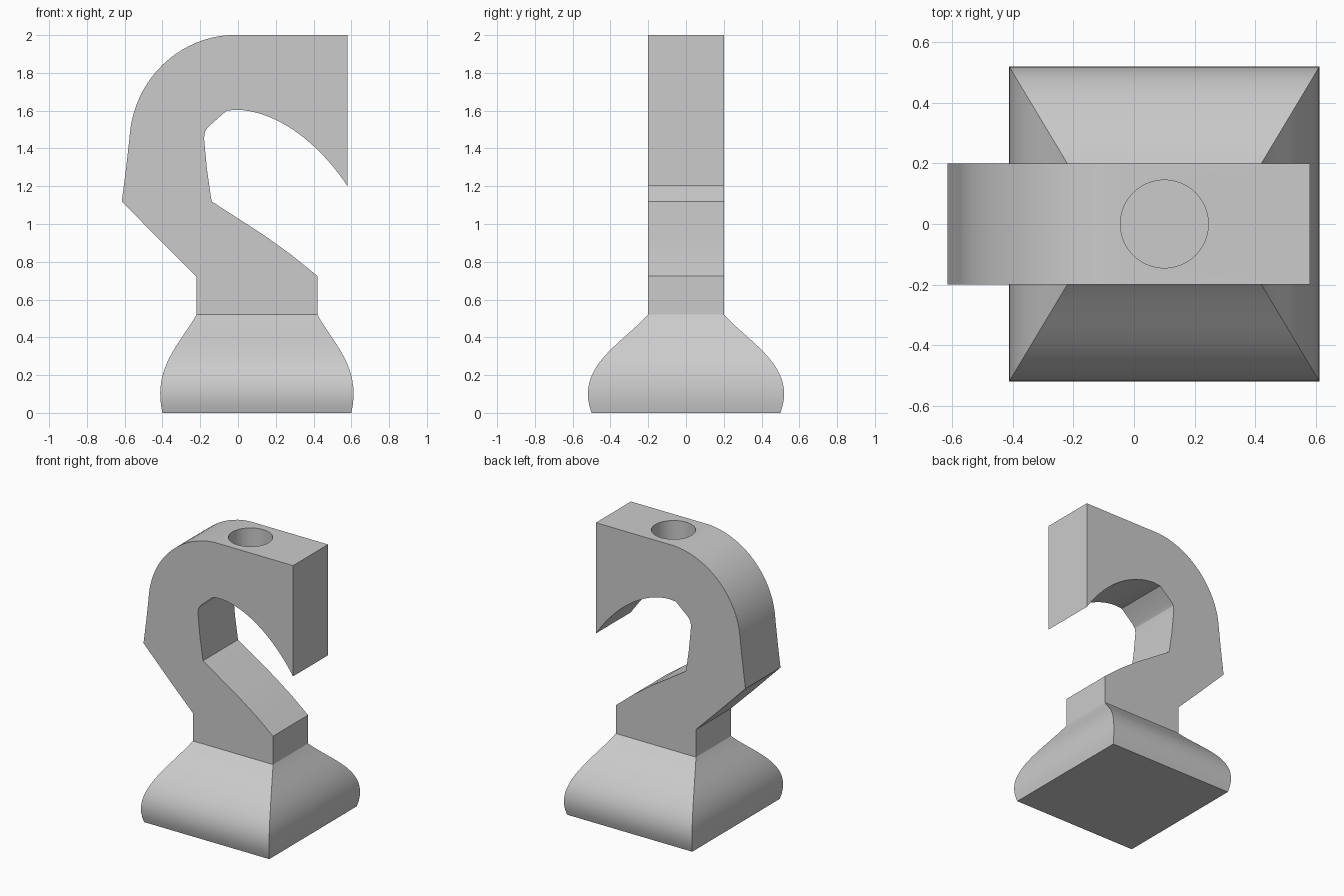
import bpy
import bmesh
import math
from mathutils import Vector
from mathutils.geometry import interpolate_bezier

if "Cube" in bpy.data.objects:
    bpy.data.objects.remove(bpy.data.objects["Cube"])

GREY = (0.6, 0.6, 0.6, 1)
grey = bpy.data.materials.new("plain grey")
grey.diffuse_color = GREY
grey.use_nodes = True
grey.node_tree.nodes["Principled BSDF"].inputs["Base Color"].default_value = GREY


def bezier(a, b, c, d, count=20):
    """Points along a cubic curve with handles b and c."""
    return [tuple(p) for p in interpolate_bezier(Vector(a), Vector(b), Vector(c), Vector(d), count)]


def finish(bm, name):
    bmesh.ops.recalc_face_normals(bm, faces=bm.faces)
    mesh = bpy.data.meshes.new(name)
    bm.to_mesh(mesh)
    bm.free()
    mesh.materials.append(grey)
    obj = bpy.data.objects.new(name, mesh)
    bpy.context.collection.objects.link(obj)
    return obj


def smooth(obj):
    bpy.ops.object.select_all(action="DESELECT")
    obj.select_set(True)
    bpy.context.view_layer.objects.active = obj
    bpy.ops.object.shade_smooth_by_angle(angle=math.radians(25))


# Flared foot: rectangular rings following an S-shaped flare
CENTRE_X, NECK_X, NECK_Y, NECK_Z = 0.1, 0.32, 0.2, 0.52
bm = bmesh.new()
rings = []
for flare, z in bezier((1, 0), (1.3, 0.24), (0.5, 0.36), (0, NECK_Z)):
    hx, hy = NECK_X + 0.18 * flare, NECK_Y + 0.3 * flare
    rings.append([bm.verts.new((CENTRE_X + sx * hx, sy * hy, z))
                  for sx, sy in ((-1, -1), (1, -1), (1, 1), (-1, 1))])
for low, high in zip(rings, rings[1:]):
    for i in range(4):
        j = (i + 1) % 4
        bm.faces.new((low[i], low[j], high[j], high[i]))
bm.faces.new(rings[0][::-1])
smooth(finish(bm, "flared_foot"))

# Hook: side outline extruded across its width
outline = [(-0.22, NECK_Z), (-0.22, 0.72), (-0.41, 0.91), (-0.615, 1.12), (-0.592, 1.3)]
outline += bezier((-0.575, 1.45), (-0.56, 1.75), (-0.33, 1.98), (-0.05, 2))
outline += [(0.58, 2)]
outline += bezier((0.58, 1.2), (0.42, 1.44), (0.2, 1.6), (-0.01, 1.605))
outline += [(-0.06, 1.6), (-0.158, 1.514), (-0.175, 1.49), (-0.18, 1.455), (-0.164, 1.286),
            (-0.14, 1.12), (0.143, 0.937), (0.286, 0.834), (0.42, 0.725), (0.42, NECK_Z)]
bm = bmesh.new()
side = bm.faces.new([bm.verts.new((x, -NECK_Y, z)) for x, z in outline])
new = bmesh.ops.extrude_face_region(bm, geom=[side])["geom"]
bmesh.ops.translate(bm, vec=(0, 2 * NECK_Y, 0),
                    verts=[v for v in new if isinstance(v, bmesh.types.BMVert)])
hook = finish(bm, "hook")

# Blind round socket in the top of the hook
bm = bmesh.new()
bmesh.ops.create_cone(bm, cap_ends=True, segments=48, radius1=0.145, radius2=0.145, depth=0.4)
bmesh.ops.translate(bm, vec=(CENTRE_X, 0, 2), verts=bm.verts)
cutter = finish(bm, "socket_cutter")
cut = hook.modifiers.new("socket", "BOOLEAN")
cut.operation = "DIFFERENCE"
cut.solver = "EXACT"
cut.object = cutter
bpy.context.view_layer.objects.active = hook
bpy.ops.object.modifier_apply(modifier=cut.name)
bpy.data.objects.remove(cutter)
smooth(hook)
